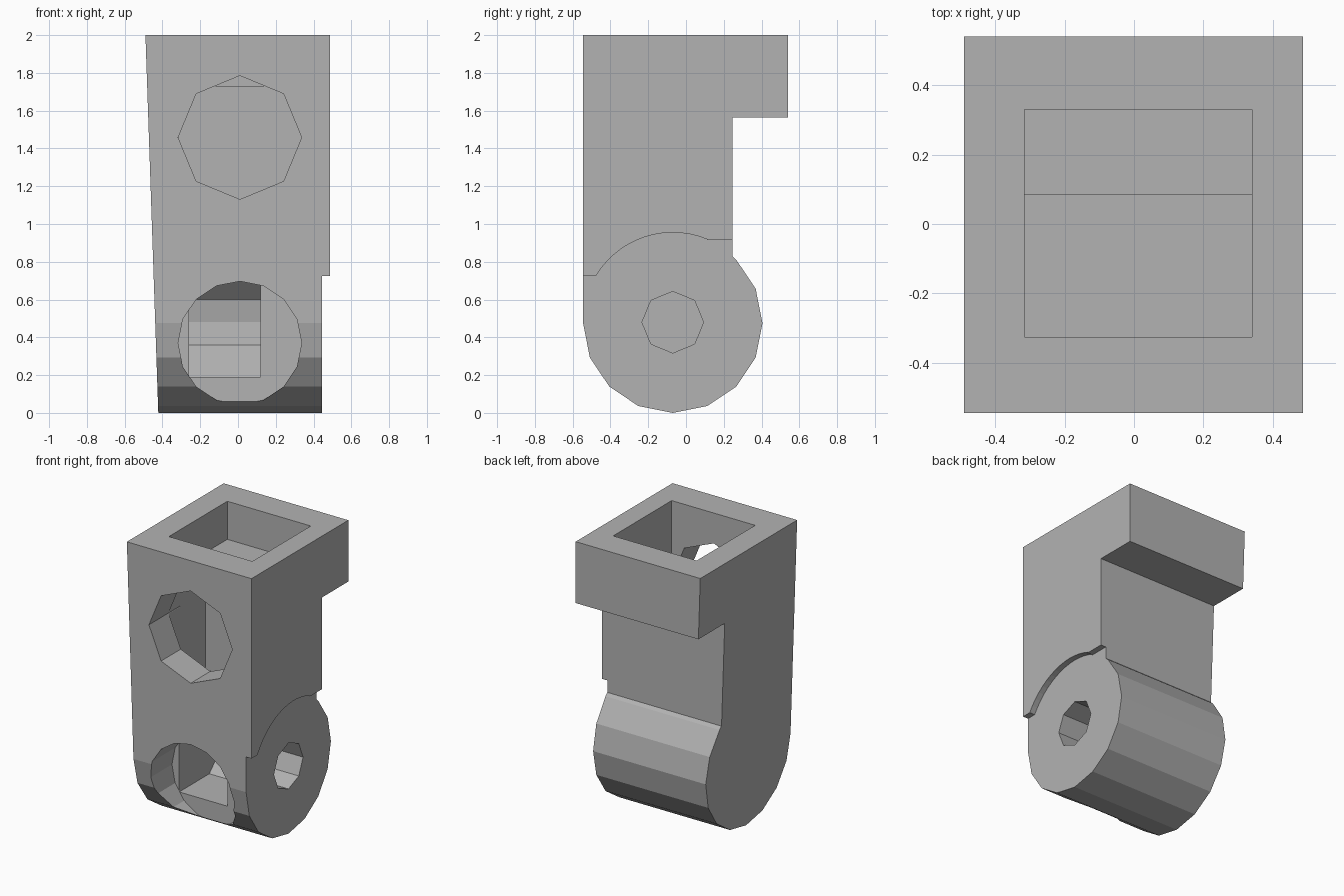
import bpy, bmesh
from math import cos, sin, radians, pi

cube = bpy.data.objects.get("Cube")
if cube:
    bpy.data.objects.remove(cube, do_unlink=True)

grey = bpy.data.materials.new("plain_grey")
grey.use_nodes = True
COLOR = (0.45, 0.45, 0.45, 1)
grey.diffuse_color = COLOR
grey.node_tree.nodes["Principled BSDF"].inputs["Base Color"].default_value = COLOR

AXES = {"x": lambda u, v, w: (w, u, v),
        "y": lambda u, v, w: (u, w, v),
        "z": lambda u, v, w: (u, v, w)}


def prism(name, outline, axis, lo, hi):
    """Extrude a 2D outline along an axis."""
    bm = bmesh.new()
    ends = [[bm.verts.new(AXES[axis](u, v, w)) for u, v in outline] for w in (lo, hi)]
    bm.faces.new(ends[0])
    bm.faces.new(ends[1])
    n = len(outline)
    for i in range(n):
        j = (i + 1) % n
        bm.faces.new((ends[0][i], ends[0][j], ends[1][j], ends[1][i]))
    bmesh.ops.recalc_face_normals(bm, faces=bm.faces)
    mesh = bpy.data.meshes.new(name)
    bm.to_mesh(mesh)
    bm.free()
    mesh.materials.append(grey)
    obj = bpy.data.objects.new(name, mesh)
    bpy.context.collection.objects.link(obj)
    return obj


def arc(cu, cv, r, a0, a1, steps):
    angles = [radians(a0 + (a1 - a0) * i / steps) for i in range(steps + 1)]
    return [(cu + r * cos(a), cv + r * sin(a)) for a in angles]


def ring(cu, cv, r, sides):
    return arc(cu, cv, r, 90, 90 + 360 - 360 / sides, sides - 1)


def rect(u0, u1, v0, v1):
    return [(u0, v0), (u1, v0), (u1, v1), (u0, v1)]


def cut(target, cutter):
    cutter.hide_render = True
    mod = target.modifiers.new(cutter.name, "BOOLEAN")
    mod.operation = "DIFFERENCE"
    mod.solver = "EXACT"
    mod.object = cutter
    bpy.context.view_layer.objects.active = target
    bpy.ops.object.modifier_apply(modifier=mod.name)
    bpy.data.objects.remove(cutter, do_unlink=True)


PY, PZ, PR = -0.07, 0.475, 0.475     # pivot axis and barrel radius

# Body: upright block, rear overhang and rounded lower barrel
side = [(-0.545, 2), (0.54, 2), (0.54, 1.565), (0.245, 1.565), (0.245, 0.83)]
side += arc(PY, PZ, PR, 45, -180, 10)
body = prism("limb_body", side, "x", -0.49, 0.487)

# Right wall leans inward toward the bottom
for v in body.data.vertices:
    if v.co.x < 0:
        v.co.x = -0.422 - 0.034 * v.co.z

# Shallow side recess around the barrel
recess = [(-0.8, -0.2), (0.8, -0.2), (0.8, 0.915), (0.11, 0.915)]
recess += arc(PY, 0.48, PR, 67.5, 149, 14) + [(-0.8, 0.725)]
cut(body, prism("side_recess", recess, "x", 0.445, 0.7))

# Top socket: shallow shelf and deep well
cut(body, prism("socket_shelf", rect(-0.315, 0.34, -0.325, 0.33), "z", 1.73, 2.2))
cut(body, prism("socket_well", rect(-0.315, 0.34, -0.325, 0.085), "z", 0.9, 1.9))

# Front openings
cut(body, prism("upper_port", ring(0.01, 1.458, 0.327, 8), "y", -0.8, -0.2))
cut(body, prism("lower_port", ring(0.01, 0.37, 0.327, 16), "y", -0.8, -0.287))

# Pivot chamber behind the lower opening
chamber = [(-0.35, 0.19), (0.05, 0.19), (0.22, 0.36), (0.24, 0.48),
           (0.22, 0.6), (0.05, 0.77), (-0.287, 0.77), (-0.287, 0.6)]
chamber[0] = (-0.287, 0.19)
chamber = [(y - 0.002 if y < -0.2 else y, z) for y, z in chamber]
cut(body, prism("pivot_chamber", chamber, "x", -0.26, 0.12))

# Axle bore through one side
cut(body, prism("axle_bore", ring(PY, 0.48, 0.163, 8), "x", 0.0, 0.7))
